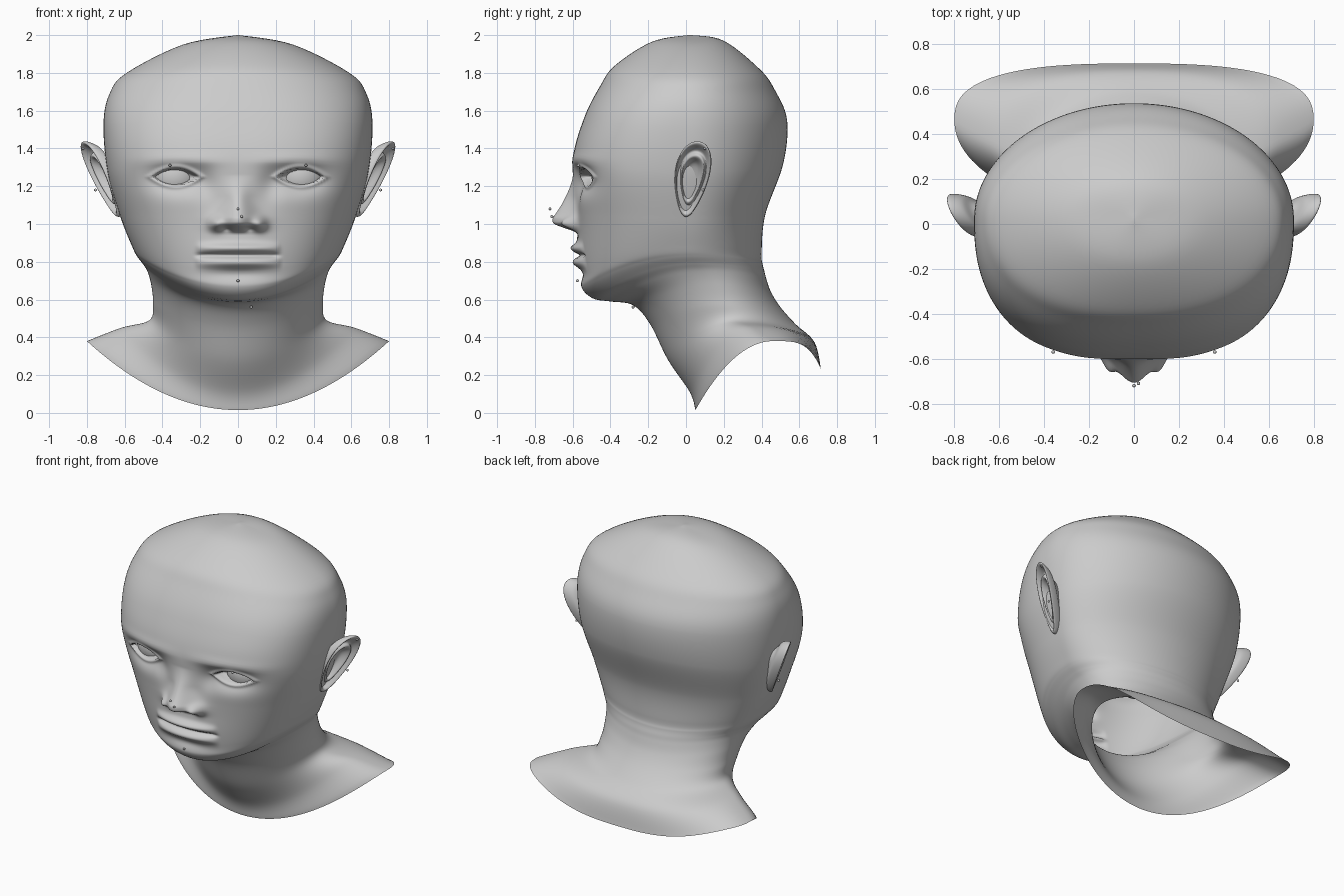
import bpy, bmesh
from math import sin, cos, pi, exp

if "Cube" in bpy.data.objects:
    bpy.data.objects.remove(bpy.data.objects["Cube"])

# Head and neck rings, crown to hem: front (z, y), side (z, half width), back (z, y)
RINGS = [
    (2.00, .01, 2.00, .005, 2.00, .03),
    (1.965, -.18, 1.95, .29, 1.97, .20),
    (1.84, -.375, 1.80, .59, 1.82, .39),
    (1.73, -.455, 1.69, .68, 1.71, .47),
    (1.56, -.54, 1.53, .712, 1.55, .535),
    (1.33, -.60, 1.27, .69, 1.32, .515),
    (1.05, -.575, 1.03, .62, 1.05, .42),
    (.75, -.555, .88, .56, .85, .40),
    (.66, -.55, .83, .535, .79, .405),
    (.605, -.49, .79, .505, .75, .415),
    (.59, -.40, .75, .48, .71, .425),
    (.57, -.28, .68, .46, .64, .45),
    (.47, -.19, .58, .45, .56, .50),
    (.28, -.095, .49, .47, .47, .58),
    (.11, .02, .45, .62, .375, .68),
    (.015, .05, .38, .80, .23, .715),
]
SEGS = 220


def spline(rows, i, t):
    """Smooth interpolation between neighbouring rows."""
    a, b, c, d = (rows[max(0, min(len(rows) - 1, i + k))] for k in (-1, 0, 1, 2))
    return [.5 * (2 * q + (r - p) * t + (2 * p - 5 * q + 4 * r - s) * t * t
                  + (3 * q - p - 3 * r + s) * t ** 3) for p, q, r, s in zip(a, b, c, d)]


def step(a, b, v):
    v = max(0, min(1, (v - a) / (b - a)))
    return v * v * (3 - 2 * v)


def bell(v, mid, width):
    return exp(-((v - mid) / width) ** 2)


def face_relief(x, z):
    """Forward push of the face surface at (x, z)."""
    x = abs(x)
    # nose ridge, wings and nostrils
    ridge = min(.132, .15 * (max(0, 1.26 - z) / .25) ** 1.4) * step(.945, 1.01, z)
    d = ridge * bell(x, 0, .065 + .035 * step(1.15, 1.02, z))
    d += .05 * bell(x, .115, .035) * bell(z, 1, .035)
    d -= .03 * bell(x, .06, .025) * bell(z, .975, .013)
    # sockets and brow
    d -= .062 * bell(x, .32, .15) * bell(z, 1.24, .075)
    d -= .02 * bell(x, .17, .06) * bell(z, 1.2, .08)
    d += .015 * bell(x, .3, .2) * bell(z, 1.335, .035)
    # eyelids and eye opening
    u = (x - .33) / .12
    f = abs(z - 1.25) / .042 + u * u
    d += .014 * bell(f, 1.25, .3) - .05 * step(1.1, .75, f)
    # muzzle, lips and chin
    d += .015 * bell(x, 0, .2) * bell(z, .86, .1)
    lip = max(0, 1 - (x / .225) ** 2) ** .6
    d += lip * (.034 * bell(z, .872, .024) + .032 * bell(z, .795, .028))
    d -= .02 * bell(z, .834, .011) * step(.24, .18, x)
    d -= .012 * bell(x, 0, .15) * bell(z, .735, .03)
    return d


def finish(name, bm):
    bmesh.ops.recalc_face_normals(bm, faces=bm.faces)
    for face in bm.faces:
        face.smooth = True
    mesh = bpy.data.meshes.new(name)
    bm.to_mesh(mesh)
    bm.free()
    bpy.context.collection.objects.link(bpy.data.objects.new(name, mesh))


def skin(name, rows):
    """Skin closed rings of points into one smooth object."""
    bm = bmesh.new()
    loops = [[bm.verts.new(p) for p in row] for row in rows]
    for a, b in zip(loops, loops[1:]):
        for i in range(len(a)):
            j = (i + 1) % len(a)
            bm.faces.new((a[i], a[j], b[j], b[i]))
    bm.faces.new(loops[0])
    finish(name, bm)


def ball(name, x, y, z, radius, segs):
    bm = bmesh.new()
    bmesh.ops.create_uvsphere(bm, u_segments=segs, v_segments=segs // 2, radius=radius)
    bmesh.ops.translate(bm, verts=bm.verts, vec=(x, y, z))
    finish(name, bm)


def head_ring(row, level):
    zf, yf, zs, w, zb, yb = row
    yc = .02 + .44 * (max(0, level - 7) / 8) ** 2   # widest point drifts back to the shoulders
    hem = step(13, 15, level)
    points = []
    for k in range(SEGS):
        t = 2 * pi * k / SEGS
        phi = t - .42 * sin(t)          # denser at the face
        s, c = sin(phi), cos(phi)
        if c > 0:
            depth, n, ze, power = yc - yf, 2 + .7 * bell(level, 5, 2.2), zf, 2
        else:
            depth, n, ze, power = yb - yc, 2 + .7 * hem, zb, 2 + 2 * hem
        r = (abs(s / w) ** n + abs(c / depth) ** n) ** (-1 / n)
        x, y = r * s, yc - r * c
        z = zs + (ze - zs) * abs(r * c / depth) ** power
        if c > 0 and 3.5 < level < 9:
            y -= face_relief(x, z) * step(-.25, -.4, y) * step(8.7, 7.8, level)
        points.append((x, y, z))
    return points


# Head, neck and shoulders as one open shell, finer across the face
rows = []
for i in range(len(RINGS) - 1):
    count = 40 if i in (5, 6) else 16 if i in (4, 7, 8) else 7
    rows += [head_ring(spline(RINGS, i, k / count), i + k / count) for k in range(count)]
rows.append(head_ring(RINGS[-1], len(RINGS) - 1))
skin("head_and_neck", rows)

# Ear section from bowl over rim to back: scale, outward offset
SECTION = [(.04, -.05), (.4, -.045), (.6, 0), (.75, -.025), (.93, .012),
           (1, 0), (.9, -.045), (.65, -.07), (.5, -.13)]


def ear(name, side):
    rows = []
    for i in range(len(SECTION) - 1):
        for k in range(5):
            s, dx = spline(SECTION, i, k / 4.99)
            row = []
            for j in range(60):
                a = 2 * pi * j / 60
                # leaning oval, narrower at the lobe
                y = s * (.09 * cos(a) * (1 + .3 * sin(a)) + .03 * sin(a))
                z = s * .2 * sin(a)
                row.append((side * (.72 + .38 * z + .45 * y + dx), .03 + y, 1.238 + z))
            rows.append(row)
    skin(name, rows)


# Ears, eyeballs and paired marker dots
for side, label in ((-1, "left"), (1, "right")):
    ear("ear_" + label, side)
    ball("eyeball_" + label, side * .33, -.36, 1.25, .14, 40)
    for x, y, z in ((.68, -.18, 1.37), (.82, .1, 1.4), (.755, .09, 1.18), (.36, -.57, 1.31)):
        ball("marker_dot", side * x, y, z, .008, 8)

# Centre marker dots
for x, y, z in ((0, -.72, 1.08), (.02, -.71, 1.04), (0, -.575, .7), (.07, -.28, .56)):
    ball("marker_dot", x, y, z, .008, 8)
